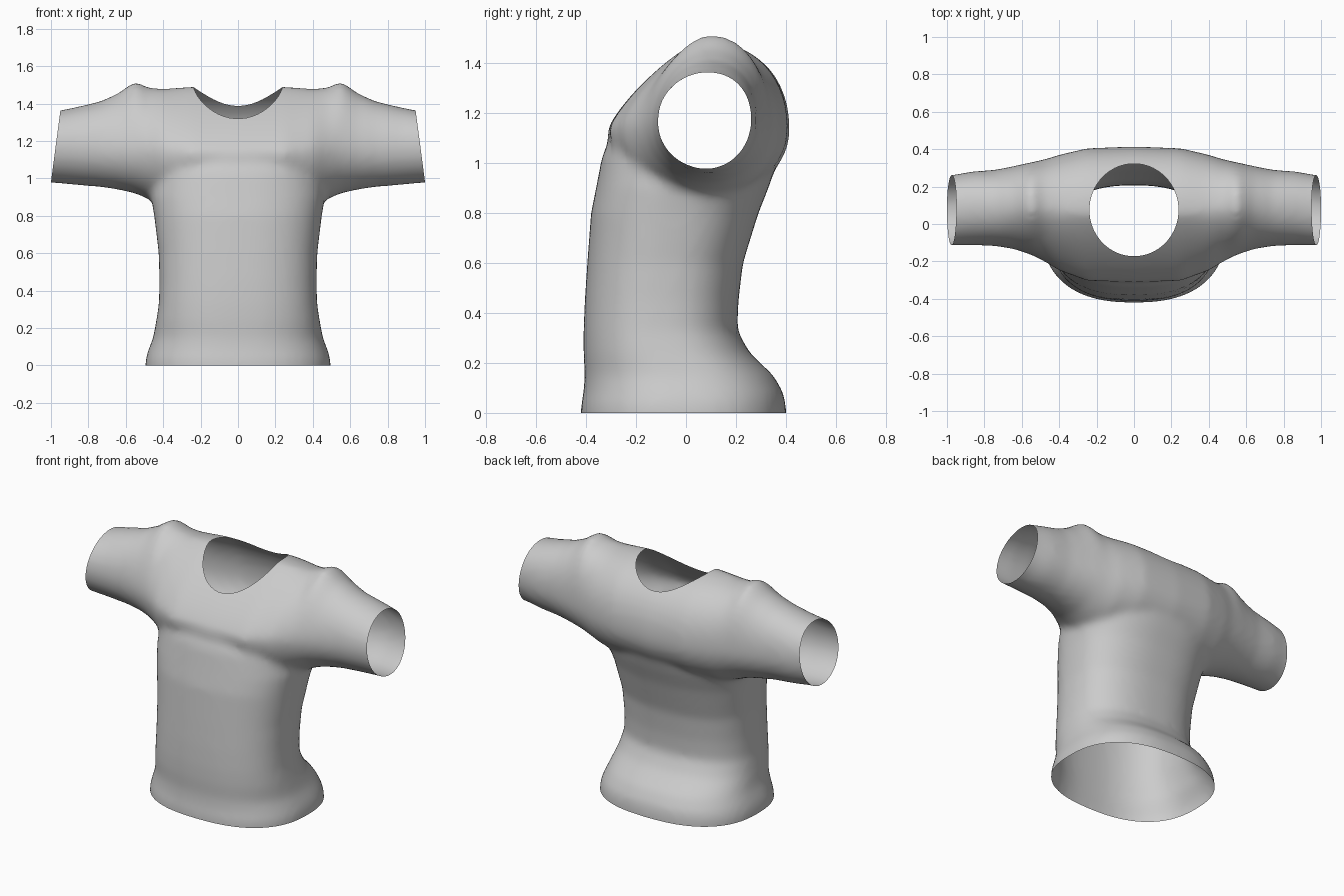
import bpy
import bmesh
from math import cos, sin, pi, copysign
from mathutils import Vector

default_cube = bpy.data.objects.get("Cube")
if default_cube:
    bpy.data.objects.remove(default_cube, do_unlink=True)

SIDES = 64


def rounded(angle, power):
    """Point on a unit superellipse."""
    c, s = cos(angle), sin(angle)
    exponent = 2 / power
    return (copysign(abs(c) ** exponent, c), copysign(abs(s) ** exponent, s))


def loft(bm, rings):
    """Skin a list of rings and close both ends."""
    loops = [[bm.verts.new(p) for p in ring] for ring in rings]
    for a, b in zip(loops, loops[1:]):
        for i in range(SIDES):
            j = (i + 1) % SIDES
            bm.faces.new((a[i], a[j], b[j], b[i]))
    bm.faces.new(loops[0])
    bm.faces.new(loops[-1])


def torso_ring(z, front, back, half_width):
    ring = []
    for i in range(SIDES):
        u, v = rounded(2 * pi * i / SIDES, 2.45)
        ring.append((half_width * u, (front + back) / 2 + (back - front) / 2 * v, z))
    return ring


def sleeve_ring(x, front, back, bottom, top, slope):
    """Section across the shoulders; slope shapes the upper front quarter."""
    ring = []
    mid_y = (front + back) / 2 + 0.01
    mid_z = 1.13 + 0.04 * min(1, abs(x))
    for i in range(SIDES):
        angle = 2 * pi * i / SIDES
        upper = sin(angle) > 0
        power = 2
        if upper:
            power = slope if cos(angle) < 0 else 2.2
        u, v = rounded(angle, power)
        y = mid_y + u * (back - mid_y if u > 0 else mid_y - front)
        z = mid_z + v * (top - mid_z if upper else mid_z - bottom)
        ring.append((x, y, z))
    return ring


# Torso: height, front, back, half width
torso = [
    (-0.10, -0.42, 0.40, 0.495), (0.03, -0.42, 0.40, 0.495),
    (0.08, -0.41, 0.39, 0.48), (0.15, -0.405, 0.35, 0.453),
    (0.24, -0.41, 0.255, 0.437), (0.33, -0.41, 0.205, 0.423),
    (0.45, -0.405, 0.21, 0.42), (0.60, -0.395, 0.228, 0.424),
    (0.80, -0.38, 0.29, 0.448), (0.90, -0.36, 0.33, 0.465),
    (1.03, -0.335, 0.375, 0.46), (1.13, -0.29, 0.39, 0.40),
]
# Shoulder and sleeve: distance out, front, back, bottom, top, slope
sleeve = [
    (0, -0.315, 0.415, 0.85, 1.49, 1.25), (0.25, -0.305, 0.405, 0.85, 1.49, 1.25),
    (0.40, -0.25, 0.37, 0.86, 1.478, 1.4), (0.48, -0.20, 0.345, 0.89, 1.485, 1.5),
    (0.55, -0.165, 0.33, 0.92, 1.52, 1.6), (0.64, -0.135, 0.31, 0.94, 1.455, 1.8),
    (0.74, -0.118, 0.29, 0.955, 1.41, 2), (0.87, -0.113, 0.28, 0.965, 1.38, 2),
    (0.97, -0.115, 0.262, 0.975, 1.36, 2), (1.09, -0.115, 0.25, 0.98, 1.345, 2),
]

bm = bmesh.new()
loft(bm, [torso_ring(*row) for row in torso])
left_side = [sleeve_ring(*row) for row in sleeve]
right_side = [sleeve_ring(-row[0], *row[1:]) for row in sleeve[:0:-1]]
loft(bm, right_side + left_side)
bmesh.ops.recalc_face_normals(bm, faces=bm.faces)
mesh = bpy.data.meshes.new("shirt")
bm.to_mesh(mesh)
bm.free()
shirt = bpy.data.objects.new("shirt", mesh)
bpy.context.scene.collection.objects.link(shirt)

# Merge the volumes and soften the joins
remesh = shirt.modifiers.new("merge", "REMESH")
remesh.mode = "VOXEL"
remesh.voxel_size = 0.02
soften = shirt.modifiers.new("soften", "SMOOTH")
soften.factor = 0.5
soften.iterations = 10
graph = bpy.context.evaluated_depsgraph_get()
bm = bmesh.new()
bm.from_mesh(shirt.evaluated_get(graph).to_mesh())
shirt.modifiers.clear()

# Open the hem and both cuffs
cuts = [((0, 0, 0), (0, 0, -1))]
cuts += [((s * 0.95, 0, 1.36), (s * 0.38, 0, 0.05)) for s in (1, -1)]
for point, normal in cuts:
    bmesh.ops.bisect_plane(bm, geom=bm.verts[:] + bm.edges[:] + bm.faces[:],
                           plane_co=point, plane_no=Vector(normal).normalized(),
                           clear_outer=True)

# Open the neck along an oval
NECK_Y, NECK_RX, NECK_RY, NECK_Z = 0.075, 0.238, 0.247, 1.2
for i in range(48):
    a = 2 * pi * i / 48
    point = Vector((NECK_RX * cos(a), NECK_Y + NECK_RY * sin(a), 0))
    normal = Vector((cos(a) / NECK_RX, sin(a) / NECK_RY, 0)).normalized()
    near = set()
    for face in bm.faces:
        centre = face.calc_center_median()
        if centre.z > NECK_Z and (centre.xy - point.xy).length < 0.05:
            near.add(face)
    edges = {e for f in near for e in f.edges}
    verts = {v for f in near for v in f.verts}
    bmesh.ops.bisect_plane(bm, geom=list(near) + list(edges) + list(verts),
                           plane_co=point, plane_no=normal)
inside = []
for face in bm.faces:
    c = face.calc_center_median()
    if c.z > NECK_Z and (c.x / NECK_RX) ** 2 + ((c.y - NECK_Y) / NECK_RY) ** 2 < 1:
        inside.append(face)
bmesh.ops.delete(bm, geom=inside, context="FACES")

for face in bm.faces:
    face.smooth = True
bm.to_mesh(mesh)
bm.free()

# Cloth colour
cloth = bpy.data.materials.new("grey cloth")
cloth.use_nodes = True
colour = (0.6, 0.6, 0.6, 1)
cloth.diffuse_color = colour
cloth.node_tree.nodes["Principled BSDF"].inputs["Base Color"].default_value = colour
mesh.materials.clear()
mesh.materials.append(cloth)
